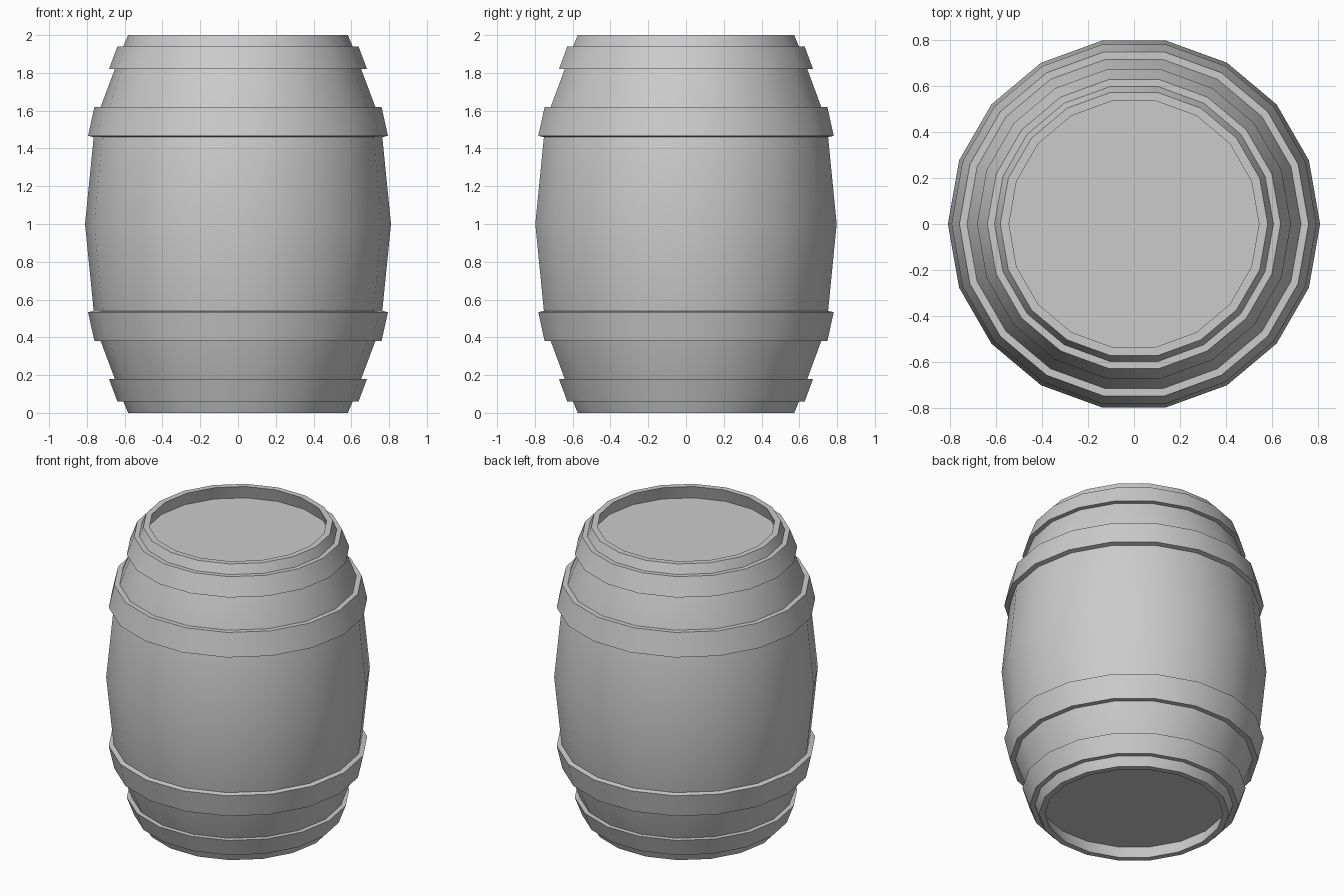
import bpy, bmesh, math

if "Cube" in bpy.data.objects:
    bpy.data.objects.remove(bpy.data.objects["Cube"])

SIDES = 18

def lathe(name, profile, closed=False):
    """Spin an (r, z) profile around z; r = 0 makes a pole."""
    bm = bmesh.new()
    rings = []
    for r, z in profile:
        if r == 0:
            rings.append([bm.verts.new((0, 0, z))] * SIDES)
        else:
            rings.append([bm.verts.new((r * math.cos(2 * math.pi * i / SIDES),
                                        r * math.sin(2 * math.pi * i / SIDES), z))
                          for i in range(SIDES)])
    count = len(rings) if closed else len(rings) - 1
    for k in range(count):
        a, b = rings[k], rings[(k + 1) % len(rings)]
        for i in range(SIDES):
            j = (i + 1) % SIDES
            bm.faces.new(list(dict.fromkeys((a[i], a[j], b[j], b[i]))))
    bmesh.ops.recalc_face_normals(bm, faces=bm.faces)
    mesh = bpy.data.meshes.new(name)
    bm.to_mesh(mesh)
    bm.free()
    obj = bpy.data.objects.new(name, mesh)
    bpy.context.collection.objects.link(obj)
    bpy.ops.object.select_all(action='DESELECT')
    obj.select_set(True)
    bpy.context.view_layer.objects.active = obj
    bpy.ops.object.shade_smooth_by_angle(angle=math.radians(30))
    return obj

def flip(profile):
    return [(r, 2 - z) for r, z in profile]

# Bulging body with recessed lids at both ends
upper = [(0.764, 1.46), (0.727, 1.62), (0.652, 1.82), (0.607, 1.94),
         (0.582, 2.0), (0.544, 2.0), (0.573, 1.91), (0, 1.91)]
lathe("barrel_body", flip(upper)[::-1] + [(0.81, 1.0)] + upper)

# Wide and narrow hoops, mirrored top to bottom
wide = [(0.764, 1.46), (0.794, 1.467), (0.76, 1.62), (0.727, 1.62)]
narrow = [(0.652, 1.82), (0.683, 1.82), (0.638, 1.94), (0.607, 1.94)]
for label, hoop in (("wide_hoop", wide), ("narrow_hoop", narrow)):
    # the hoop's inner side stays open against the staves
    lathe("upper_" + label, hoop, closed=False)
    lathe("lower_" + label, flip(hoop)[::-1], closed=False)

# Hoops are open strips: make sure they face outward
for obj in bpy.data.objects:
    if "hoop" in obj.name:
        mid = obj.data.polygons[SIDES]
        if mid.normal.x * mid.center.x + mid.normal.y * mid.center.y < 0:
            obj.data.flip_normals()
